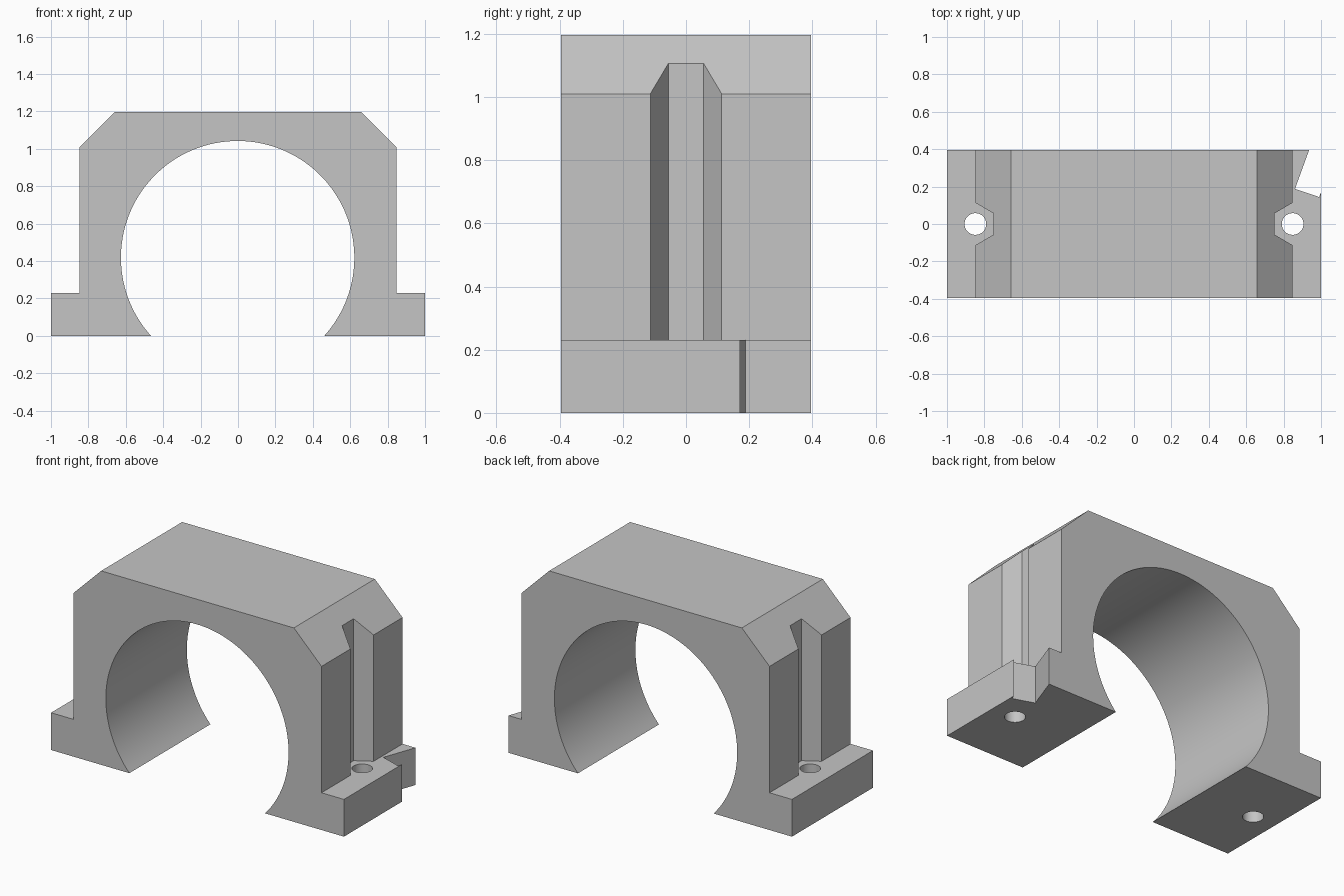
import bpy
import bmesh
import math

default = bpy.data.objects.get("Cube")
if default:
    bpy.data.objects.remove(default, do_unlink=True)

grey = bpy.data.materials.new("light grey")
grey.use_nodes = True
colour = (0.56, 0.56, 0.56, 1)
grey.diffuse_color = colour
grey.node_tree.nodes["Principled BSDF"].inputs["Base Color"].default_value = colour


def prism(name, points, offset):
    """Extrude a closed outline of 3D points along an offset vector."""
    bm = bmesh.new()
    face = bm.faces.new([bm.verts.new(p) for p in points])
    side = bmesh.ops.extrude_face_region(bm, geom=[face])
    moved = [v for v in side["geom"] if isinstance(v, bmesh.types.BMVert)]
    bmesh.ops.translate(bm, verts=moved, vec=offset)
    bmesh.ops.recalc_face_normals(bm, faces=bm.faces)
    mesh = bpy.data.meshes.new(name)
    bm.to_mesh(mesh)
    bm.free()
    mesh.materials.append(grey)
    obj = bpy.data.objects.new(name, mesh)
    bpy.context.collection.objects.link(obj)
    return obj


def upright(name, outline, bottom, top):
    return prism(name, [(x, y, bottom) for x, y in outline], (0, 0, top - bottom))


def circle(cx, cy, r, start, end, steps):
    return [(cx + r * math.cos(start + (end - start) * i / steps),
             cy + r * math.sin(start + (end - start) * i / steps))
            for i in range(steps + 1)]


# Clamp body: footed outline with chamfered shoulders and an open round bore
HALF_DEPTH, FOOT = 0.395, 0.23
BORE_X, BORE_Z, BORE_R = -0.002, 0.418, 0.624
low = math.asin(-BORE_Z / BORE_R)
bore = circle(BORE_X, BORE_Z, BORE_R, low, math.pi - low, 96)
right = [(1, 0), (1, FOOT), (0.847, FOOT), (0.847, 1.01), (0.658, 1.197)]
left = [(-x, z) for x, z in reversed(right)]
outline = right + left + bore[::-1]
body = prism("clamp_body", [(x, -HALF_DEPTH, z) for x, z in outline],
             (0, 2 * HALF_DEPTH, 0))

# Screwdriver grooves and bolt holes on both sides
cutters = []
for s in (1, -1):
    groove = [(0.75, -0.056), (0.847, -0.113), (0.92, -0.113),
              (0.92, 0.113), (0.847, 0.113), (0.75, 0.056)]
    cutters.append(upright("groove_cutter", [(s * x, y) for x, y in groove], FOOT, 1.4))
    hole = circle(s * 0.848, 0, 0.058, 0, 2 * math.pi, 40)[:-1]
    cutters.append(upright("bolt_hole_cutter", hole, -0.1, 0.5))

# Broken-out corner of the left rear foot
notch = [(0.936, HALF_DEPTH), (0.861, 0.188), (0.99, 0.144), (1, 0.171),
         (1.1, 0.441), (0.953, 0.441)]
cutters.append(upright("foot_notch_cutter", notch, -0.1, 0.5))

for cutter in cutters:
    cutter.hide_render = True
    cut = body.modifiers.new(cutter.name, "BOOLEAN")
    cut.operation = "DIFFERENCE"
    cut.solver = "EXACT"
    cut.object = cutter

# Bake the cuts, then smooth only the round surfaces
bpy.context.view_layer.update()
evaluated = body.evaluated_get(bpy.context.evaluated_depsgraph_get())
finished = bpy.data.meshes.new_from_object(evaluated)
body.modifiers.clear()
body.data = finished
for cutter in cutters:
    bpy.data.objects.remove(cutter, do_unlink=True)

bpy.ops.object.select_all(action="DESELECT")
body.select_set(True)
bpy.context.view_layer.objects.active = body
bpy.ops.object.shade_smooth_by_angle(angle=math.radians(25))
